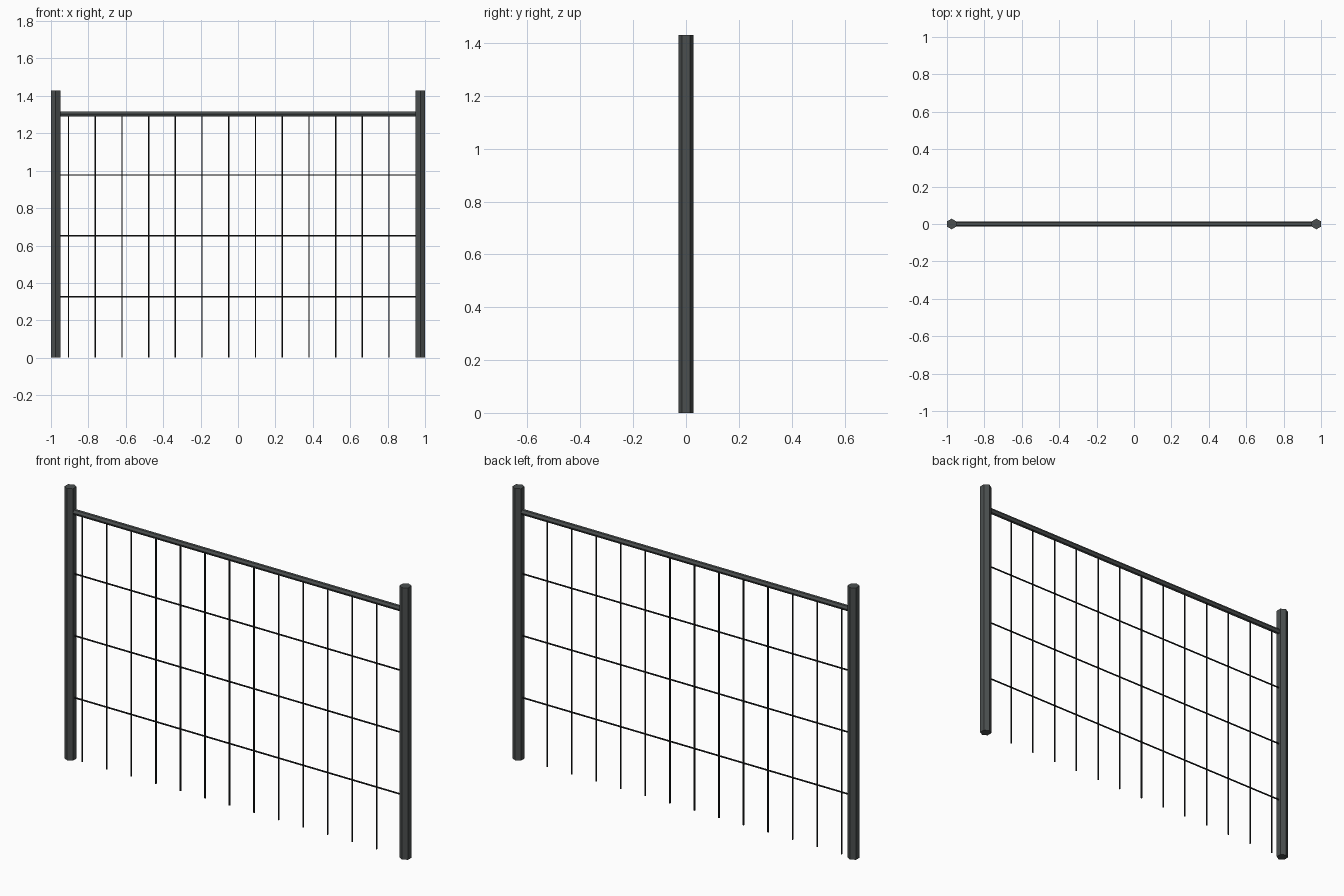
import bpy
from math import pi
from mathutils import Vector

if "Cube" in bpy.data.objects:
    bpy.data.objects.remove(bpy.data.objects["Cube"])


def make_material(name, color):
    mat = bpy.data.materials.new(name)
    mat.use_nodes = True
    mat.diffuse_color = color
    mat.node_tree.nodes["Principled BSDF"].inputs["Base Color"].default_value = color
    return mat


dark_grey = make_material("dark grey metal", (0.07, 0.078, 0.078, 1))
black = make_material("black wire", (0.012, 0.013, 0.014, 1))


def bar(name, start, end, radius, mat, sides=6):
    """Straight prism between two points, along x or z."""
    start, end = Vector(start), Vector(end)
    along_x = abs(end.x - start.x) > abs(end.z - start.z)
    # A corner of the section points along y in both directions
    bpy.ops.mesh.primitive_cylinder_add(
        vertices=sides, radius=radius, depth=(end - start).length,
        location=(start + end) / 2, rotation=(0, pi / 2 if along_x else 0, 0))
    obj = bpy.context.object
    obj.name = name
    obj.data.materials.append(mat)
    return obj


POST_X, POST_TOP, RAIL_Z = 0.975, 1.43, 1.303

# Posts
for side, x in (("left", POST_X), ("right", -POST_X)):
    bar(side + "_post", (x, 0, 0), (x, 0, POST_TOP), 0.0285, dark_grey)

# Top rail
bar("top_rail", (-POST_X, 0, RAIL_Z), (POST_X, 0, RAIL_Z), 0.0145, dark_grey)

# Horizontal wires, evenly dividing the height below the rail
for i in range(1, 4):
    z = RAIL_Z * i / 4
    bar(f"horizontal_wire_{i}", (-POST_X, 0, z), (POST_X, 0, z), 0.004, black)

# Vertical wires, offset towards the right post
for i in range(13):
    x = -0.906 + i * 0.1428
    bar(f"vertical_wire_{i + 1}", (x, 0, 0), (x, 0, RAIL_Z), 0.004, black)
